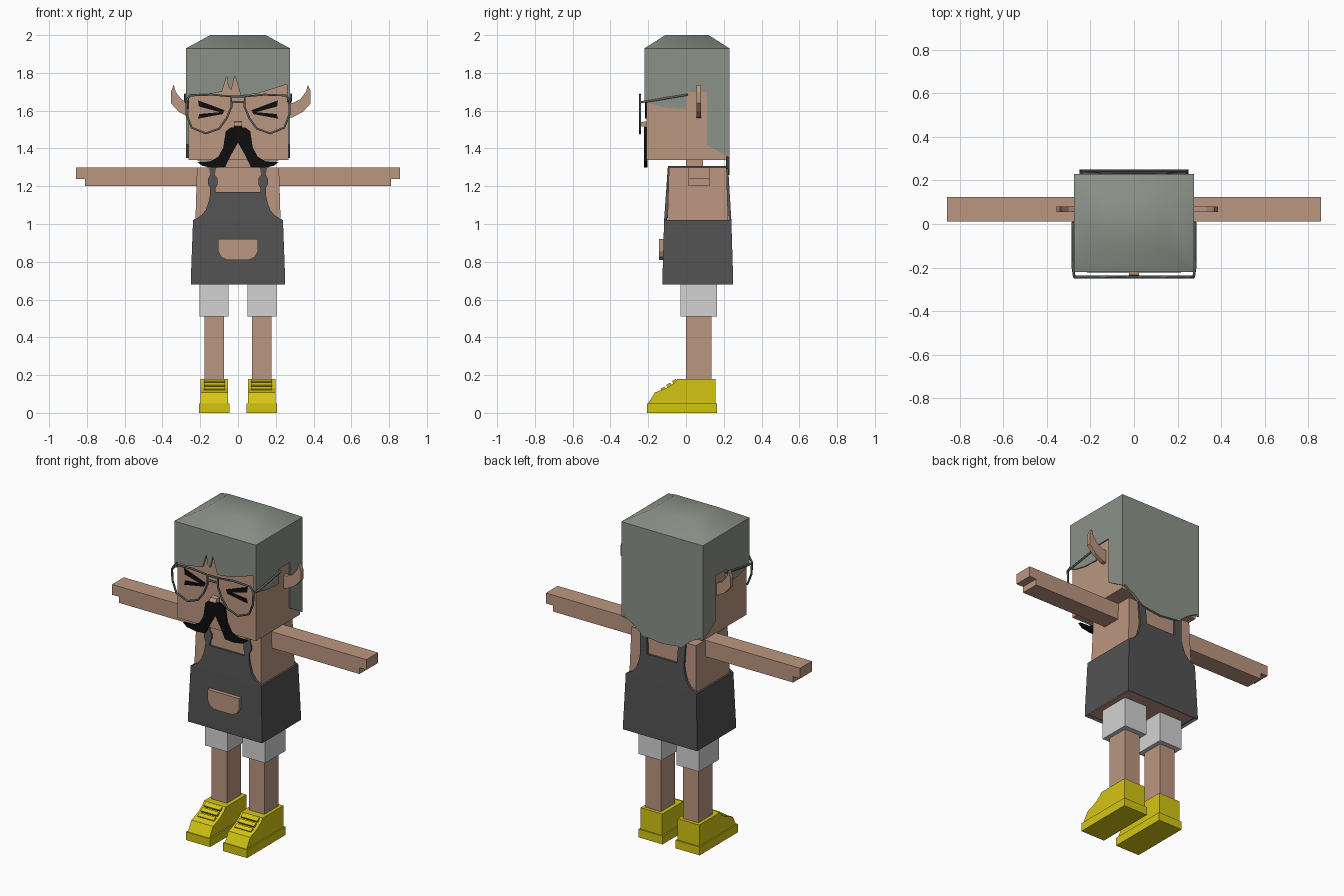
import bpy, bmesh
from mathutils import Matrix

cube = bpy.data.objects.get("Cube")
if cube:
    bpy.data.objects.remove(cube, do_unlink=True)


def material(name, r, g, b):
    m = bpy.data.materials.new(name)
    m.use_nodes = True
    m.diffuse_color = (r, g, b, 1)
    bsdf = m.node_tree.nodes["Principled BSDF"]
    bsdf.inputs["Base Color"].default_value = (r, g, b, 1)
    bsdf.inputs["Roughness"].default_value = 0.8
    return m


SKIN = material("skin tan", .50, .305, .215)
HAIR = material("grey green hair", .26, .29, .25)
APRON = material("charcoal cloth", .085, .085, .087)
SHORTS = material("pale grey cloth", .65, .65, .65)
YELLOW = material("shoe yellow", .66, .56, .006)
BLACK = material("black", .004, .004, .004)
FRAME = material("glasses grey", .10, .13, .12)


def finish(name, bm, mat):
    bmesh.ops.recalc_face_normals(bm, faces=bm.faces)
    me = bpy.data.meshes.new(name)
    bm.to_mesh(me)
    bm.free()
    me.materials.append(mat)
    ob = bpy.data.objects.new(name, me)
    bpy.context.collection.objects.link(ob)
    return ob


def taper(name, mat, low, high, z0, z1):
    """Box between two rectangles given as (x0, x1, y0, y1)."""
    bm = bmesh.new()
    rings = []
    for (x0, x1, y0, y1), z in ((low, z0), (high, z1)):
        corners = ((x0, y0), (x1, y0), (x1, y1), (x0, y1))
        rings.append([bm.verts.new((x, y, z)) for x, y in corners])
    bm.faces.new(rings[0])
    bm.faces.new(rings[1])
    for i in range(4):
        j = (i + 1) % 4
        bm.faces.new((rings[0][i], rings[0][j], rings[1][j], rings[1][i]))
    return finish(name, bm, mat)


def box(name, mat, x0, x1, y0, y1, z0, z1):
    return taper(name, mat, (x0, x1, y0, y1), (x0, x1, y0, y1), z0, z1)


def prism(name, mat, outline, axis, d0, d1, lean=0.0, base=0.0):
    """Extrude an outline along x or y; lean shifts depth with height."""
    bm = bmesh.new()
    rings = []
    for d in (d0, d1):
        ring = []
        for a, z in outline:
            depth = d + lean * (z - base)
            ring.append(bm.verts.new((a, depth, z) if axis == "y" else (depth, a, z)))
        bm.faces.new(ring)
        rings.append(ring)
    for i in range(len(outline)):
        j = (i + 1) % len(outline)
        bm.faces.new((rings[0][i], rings[0][j], rings[1][j], rings[1][i]))
    return finish(name, bm, mat)


def flip(points, s, centre=0.0):
    return [(centre + s * x, z) for x, z in points]


def wire(name, mat, points, closed, radius=.006):
    cu = bpy.data.curves.new(name, "CURVE")
    cu.dimensions = "3D"
    cu.bevel_depth = radius
    cu.bevel_resolution = 1
    sp = cu.splines.new("POLY")
    sp.points.add(len(points) - 1)
    for p, co in zip(sp.points, points):
        p.co = (*co, 1)
    sp.use_cyclic_u = closed
    cu.materials.append(mat)
    ob = bpy.data.objects.new(name, cu)
    bpy.context.collection.objects.link(ob)
    bpy.ops.object.select_all(action="DESELECT")
    ob.select_set(True)
    bpy.context.view_layer.objects.active = ob
    bpy.ops.object.convert(target="MESH")


# Head, neck and torso
box("head", SKIN, -.262, .268, -.21, .215, 1.34, 1.92)
box("neck", SKIN, -.08, .08, 0, .09, 1.28, 1.36)
taper("torso", SKIN, (-.235, .235, -.108, .232), (-.217, .217, -.09, .215), .69, 1.3)
prism("nose", SKIN, [(-.2, 1.545), (-.235, 1.54), (-.248, 1.52), (-.2, 1.51)],
      "x", -.022, .022)

# Hair: smooth cap with hanging panels
cap = taper("hair_cap", HAIR, (-.275, .275, -.22, .23), (-.147, .147, -.11, .12), 1.93, 2.0)
for p in cap.data.polygons:
    p.use_smooth = p.normal.z > 0
fringe = [(-.275, 1.93), (-.275, 1.685), (-.2, 1.68), (-.085, 1.7), (-.06, 1.78),
          (-.052, 1.725), (-.035, 1.71), (-.016, 1.785), (.0, 1.73), (.015, 1.68),
          (.1, 1.69), (.2, 1.72), (.275, 1.745), (.275, 1.93)]
prism("hair_fringe", HAIR, fringe, "y", -.22, -.205)
side = [(-.22, 1.93), (-.22, 1.65), (-.17, 1.63), (-.1, 1.615), (0, 1.61), (0, 1.7),
        (.11, 1.7), (.11, 1.42), (.23, 1.35), (.23, 1.93)]
back = [(-.275, 1.93), (-.275, 1.37), (-.2, 1.33), (-.13, 1.275), (0, 1.26),
        (.13, 1.275), (.2, 1.33), (.275, 1.37), (.275, 1.93)]
prism("hair_back", HAIR, back, "y", .212, .23)

# Face and limbs, mirrored on both sides
ear = [(.24, 1.64), (.275, 1.64), (.315, 1.66), (.345, 1.7), (.355, 1.737),
       (.37, 1.7), (.37, 1.64), (.33, 1.595), (.275, 1.565), (.24, 1.56)]
eye_top = [(.212, 1.655), (.07, 1.602), (.08, 1.588), (.207, 1.622)]
eye_low = [(.075, 1.594), (.205, 1.582), (.212, 1.558), (.08, 1.582)]
moustache = [(0, 1.515), (.04, 1.51), (.065, 1.49), (.078, 1.405), (.105, 1.355),
             (.15, 1.33), (.215, 1.328), (.19, 1.308), (.13, 1.298), (.068, 1.302),
             (.04, 1.36), (.012, 1.41), (0, 1.43)]
lens = [(.035, 1.675), (.14, 1.685), (.255, 1.68), (.274, 1.65), (.272, 1.58),
        (.245, 1.51), (.17, 1.48), (.1, 1.505), (.06, 1.56), (.035, 1.62)]
shoe = [(-.2, .05), (.155, .05), (.155, .18), (-.045, .18), (-.06, .16), (-.1, .133),
        (-.165, .108)]
for tag, s in (("left", 1), ("right", -1)):
    def sbox(part, mat, x0, x1, *rest):
        a, b = sorted((s * x0, s * x1))
        return box(tag + "_" + part, mat, a, b, *rest)

    def splate(part, mat, outline, d0, d1, centre=0.0):
        return prism(tag + "_" + part, mat, flip(outline, s, centre), "y", d0, d1)

    prism(tag + "_hair_side", HAIR, side, "x", s * .26, s * .275)
    splate("ear", SKIN, ear, .055, .08, .015)
    splate("eye_upper_stroke", BLACK, eye_top, -.217, -.209)
    splate("eye_lower_stroke", BLACK, eye_low, -.217, -.209)
    splate("moustache", BLACK, moustache, -.222, -.205)

    # Glasses
    wire(tag + "_glasses_rim", FRAME, [(s * x, -.243, z) for x, z in lens], True)
    wire(tag + "_glasses_arm", FRAME,
         [(s * .274, -.243, 1.645), (s * .28, -.2, 1.65), (s * .28, .01, 1.685)], False)

    # Arm with a longer upper hand
    sbox("arm", SKIN, .2, .81, .012, .125, 1.2, 1.3)
    sbox("hand", SKIN, .8, .857, .012, .125, 1.237, 1.3)

    # Leg, shorts and shoe
    sbox("leg", SKIN, .075, .178, 0, .135, .12, .6)
    sbox("shorts_leg", SHORTS, .05, .203, -.028, .165, .51, .72)
    sbox("shoe_sole", YELLOW, .044, .206, -.206, .163, 0, .05)
    prism(tag + "_shoe_upper", YELLOW, shoe, "x", s * .052, s * .198)
    for i in range(3):
        y, z = -.06 - .03 * i, .167 - .02 * i
        lace = sbox("shoe_lace", YELLOW, .07, .18, -.012, .012, -.008, .008)
        lace.data.transform(Matrix.Translation((0, y, z)) @ Matrix.Rotation(.55, 4, "X"))

# Glasses bridge
for z in (1.675, 1.645):
    wire("glasses_bridge", FRAME, [(-.036, -.243, z), (.036, -.243, z)], False)

# Apron skirt, bibs and shoulder straps
taper("apron_skirt", APRON, (-.25, .25, -.125, .25), (-.238, .238, -.116, .24), .7, 1.02)
bm = bmesh.new()
hem = [(-.25, -.125), (.25, -.125), (.25, .25), (-.25, .25)]
for i in range(4):
    a, b = hem[i], hem[(i + 1) % 4]
    bm.faces.new([bm.verts.new((*p, z)) for p, z in ((a, .68), (b, .68), (b, .7), (a, .7))])
finish("apron_hem", bm, APRON)
box("hip_underside", SKIN, -.235, .235, -.112, .236, .69, .705)
half = [(.145, 1.17), (.155, 1.12), (.17, 1.075), (.195, 1.045), (.238, 1.02)]
bib = [(-x, z) for x, z in reversed(half)] + half
strap = [(.118, 1.16), (.118, 1.19), (.108, 1.21), (.108, 1.24), (.122, 1.26), (.115, 1.305),
         (.155, 1.305), (.148, 1.26), (.158, 1.24), (.158, 1.21), (.147, 1.19), (.147, 1.16)]
back_strap = [(.1, 1.16), (.105, 1.305), (.155, 1.305), (.147, 1.16)]
prism("apron_front_bib", APRON, bib, "y", -.116, -.1, .07, 1.02)
prism("apron_back_bib", APRON, bib, "y", .225, .24, -.06, 1.02)
for s in (1, -1):
    prism("front_strap", APRON, flip(strap, s), "y", -.116, -.1, .07, 1.02)
    prism("back_strap", APRON, flip(back_strap, s), "y", .225, .24, -.06, 1.02)
    box("shoulder_strap", APRON, s * .135 - .02, s * .135 + .02, -.096, .222, 1.297, 1.306)

# Pocket
pocket = [(-.105, .92), (-.105, .855), (-.09, .825), (-.06, .81), (.06, .81),
          (.09, .825), (.105, .855), (.105, .92)]
prism("apron_pocket", SKIN, pocket, "y", -.142, -.115)
